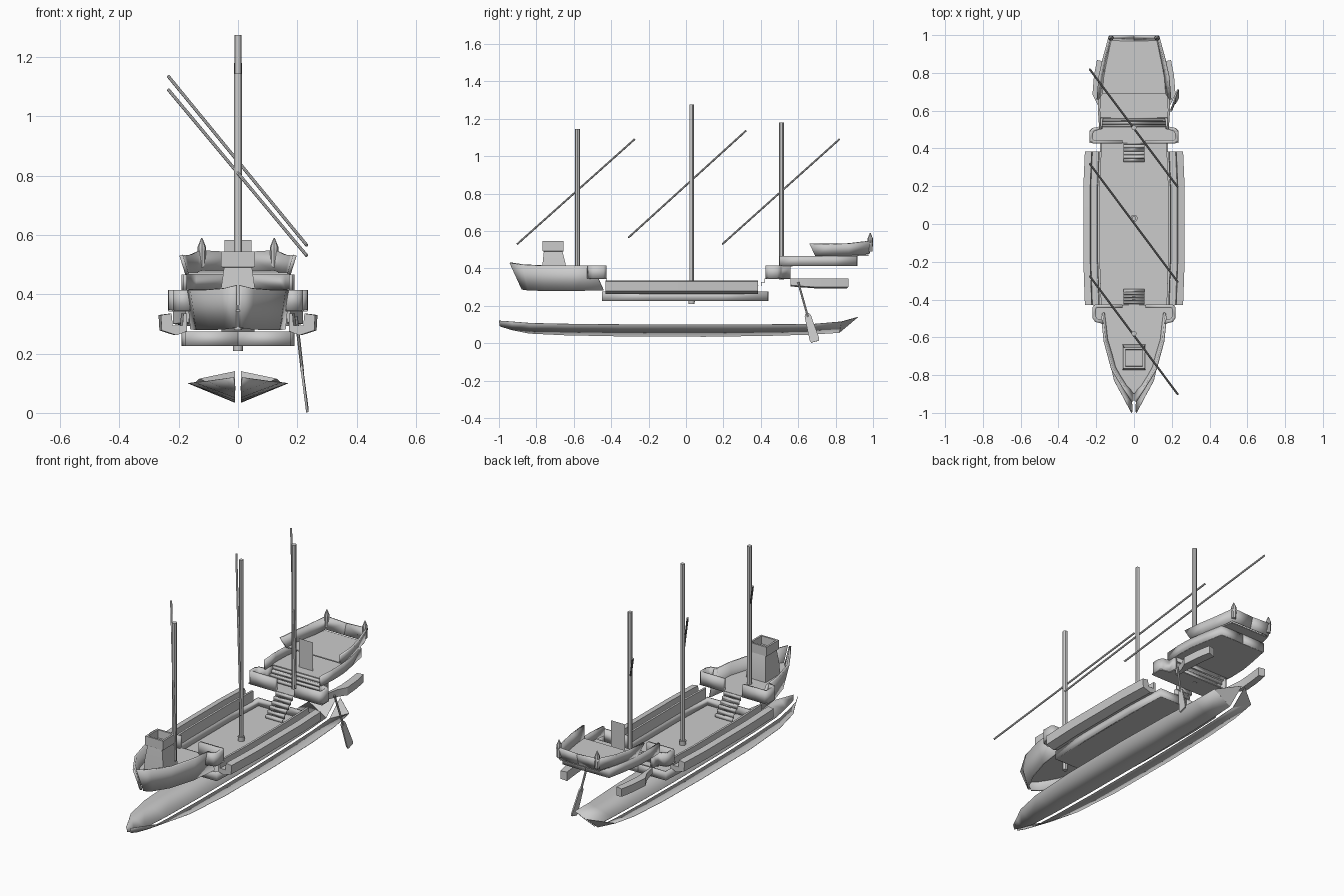
import bpy, math
from mathutils import Vector

if "Cube" in bpy.data.objects:
    bpy.data.objects.remove(bpy.data.objects["Cube"])


def mesh(name, verts, faces, mirror=False, thick=0.0, smooth=True):
    me = bpy.data.meshes.new(name)
    me.from_pydata([tuple(v) for v in verts], [], faces)
    ob = bpy.data.objects.new(name, me)
    bpy.context.collection.objects.link(ob)
    if thick:
        m = ob.modifiers.new("thickness", "SOLIDIFY")
        m.thickness, m.offset = thick, 0
    if mirror:
        m = ob.modifiers.new("mirror", "MIRROR")
        m.use_mirror_merge = False
    if smooth:
        bpy.ops.object.select_all(action='DESELECT')
        ob.select_set(True)
        bpy.context.view_layer.objects.active = ob
        bpy.ops.object.shade_smooth_by_angle(angle=math.radians(30))
    return ob


def strip(name, lo, hi, thick=0.012, mirror=True):
    n = len(lo)
    return mesh(name, lo + hi, [(i, i + 1, n + i + 1, n + i) for i in range(n - 1)],
                mirror, thick)


def rail(name, path, z0, z1, thick=0.02):
    return strip(name, [(x, y, z0) for x, y in path], [(x, y, z1) for x, y in path], thick)


def plate(name, half, z, thick=0.006):
    pts = half + [(-x, y) for x, y in reversed(half)]
    return mesh(name, [(x, y, z) for x, y in pts], [tuple(range(len(pts)))], thick=thick, smooth=False)


def prism(name, rings, mirror=False):
    n, k = len(rings[0]), len(rings)
    faces = [(r * n + i, r * n + (i + 1) % n, (r + 1) * n + (i + 1) % n, (r + 1) * n + i)
             for r in range(k - 1) for i in range(n)]
    faces += [tuple(range(n))[::-1], tuple(range((k - 1) * n, k * n))]
    return mesh(name, [v for r in rings for v in r], faces, mirror)


def rect(cx, cy, hx, hy, z):
    return [(cx - hx, cy - hy, z), (cx + hx, cy - hy, z), (cx + hx, cy + hy, z), (cx - hx, cy + hy, z)]


def box(name, x0, x1, y0, y1, z0, z1, mirror=False):
    c = ((x0 + x1) / 2, (y0 + y1) / 2, (x1 - x0) / 2, (y1 - y0) / 2)
    return prism(name, [rect(*c, z0), rect(*c, z1)], mirror)


def rod(name, stations, n=12, mirror=False):
    # stations: (point, radius) along a straight line
    q = (Vector(stations[-1][0]) - Vector(stations[0][0])).to_track_quat('Z', 'Y')
    return prism(name, [[Vector(p) + q @ Vector((r * math.cos(2 * math.pi * i / n),
                 r * math.sin(2 * math.pi * i / n), 0)) for i in range(n)]
                 for p, r in stations], mirror)


def stairs(name, hx, y0, y1, z0, z1, n):
    # sheet of treads and risers, climbing from y0 to y1
    prof = []
    for i in range(n):
        y, yn = y0 + (y1 - y0) * i / n, y0 + (y1 - y0) * (i + 1) / n
        z = z0 + (z1 - z0) * (i + 1) / n
        prof += [(y, z0 + (z1 - z0) * i / n), (y, z), (yn, z)]
    strip(name, [(-hx, y, z) for y, z in prof], [(hx, y, z) for y, z in prof], 0.003, False)


# lower hull: two separate V-shaped half shells (y, x outer, z outer, y keel, z keel)
hull = [(-1.0, .014, .12, -.995, .09), (-.93, .05, .115, -.93, .07), (-.83, .105, .107, -.84, .052),
        (-.65, .145, .103, -.65, .043), (-.35, .165, .10, -.35, .037), (.1, .168, .10, .1, .035),
        (.45, .16, .10, .45, .04), (.68, .145, .102, .66, .046), (.83, .13, .115, .82, .056)]
strip("lower_hull", [(.01, yk, zk) for y, x, z, yk, zk in hull],
      [(x, y, z) for y, x, z, yk, zk in hull], 0.002)
mesh("lower_hull_transom", [(.01, .82, .056), (.13, .83, .115), (.01, .92, .14)], [(0, 1, 2)],
     True, 0.002, False)

# main deck tray
deck = [(.175, -.445), (.185, -.2), (.185, .2), (.175, .435)]
plate("main_deck", deck, .228)
rail("deck_side", [(0, -.445)] + deck + [(0, .435)], .225, .275, .01)

# side channels along the waist
chan = [(.18, .275), (.215, .262), (.265, .278), (.268, .33), (.232, .335),
        (.228, .295), (.195, .295), (.192, .335), (.18, .335)]
prism("waist_channel", [[(x - d, y, z) for x, z in chan]
      for y, d in ((-.43, .008), (-.2, 0), (.2, 0), (.385, .008))], True)

# forecastle shell and deck
fore_lo = [(.006, -.875, .288), (.04, -.84, .283), (.09, -.75, .28), (.135, -.6, .28), (.155, -.44, .283)]
fore_hi = [(.008, -.94, .43), (.05, -.875, .42), (.115, -.77, .415), (.155, -.62, .415), (.168, -.5, .415)]
strip("forecastle_shell", fore_lo, fore_hi)
plate("forecastle_deck", [(.006, -.9), (.045, -.86), (.1, -.76), (.145, -.6), (.16, -.515),
      (.21, -.51), (.215, -.5), (.215, -.43)], .345)
rail("fore_balcony_rail", [(.06, -.435), (.2, -.435), (.21, -.445), (.21, -.495), (.2, -.51), (.16, -.52)],
     .345, .415)
stairs("fore_stairs", .055, -.345, -.44, .228, .345, 6)

# turret on the forecastle: flared box with open top
prism("bow_turret", [rect(0, -.705, .062, .067, .345), rect(0, -.705, .058, .063, .415),
      rect(0, -.71, .047, .05, .49), rect(0, -.71, .057, .056, .492), rect(0, -.71, .057, .056, .545),
      rect(0, -.71, .046, .045, .545), rect(0, -.71, .044, .043, .5)])

# quarterdeck, its balcony and steps
plate("quarterdeck", [(.235, .43), (.235, .495), (.225, .505), (.175, .515), (.175, .56)], .345)
rail("aft_balcony_rail", [(.06, .435), (.215, .435), (.226, .445), (.226, .485), (.215, .5), (.175, .51), (.175, .56)],
     .345, .415)
stairs("aft_stairs", .055, .33, .44, .228, .345, 6)
stairs("poop_steps", .175, .515, .57, .348, .412, 4)

# poop deck tray
poop = [(.178, .5), (.185, .6), (.182, .7), (.165, .8), (.145, .91)]
plate("poop_deck", [(.178, .565)] + poop[1:], .415)
rail("poop_bulwark", poop + [(0, .91)], .413, .467, .012)
mesh("poop_panel", [(-.045, .62, .413), (.045, .62, .413), (.045, .62, .583), (-.045, .62, .583)],
     [(0, 1, 2, 3)], smooth=False)

# upper stern deck with flared bulwark and transom
plate("stern_deck", [(.172, .69), (.165, .78), (.148, .87), (.125, .975)], .47)
strip("stern_bulwark",
      [(.172, .69, .468), (.165, .78, .468), (.148, .87, .47), (.125, .975, .478), (0, .975, .478)],
      [(.192, .66, .532), (.182, .78, .53), (.162, .87, .533), (.13, .993, .547), (0, .993, .54)])
rod("stern_post", [((.122, .985, .49), .013), ((.122, .985, .55), .014),
    ((.122, .985, .56), .014), ((.122, .985, .59), .002)], 8, True)

# stern side galleries below the poop
prism("stern_gallery", [[(x, y, .293 + dz), (x + w, y2, .3 + dz), (x + w, y2, .345), (x, y, .345)]
      for x, w, y, y2, dz in ((.165, .012, .56, .56, .01), (.172, .02, .64, .63, .004),
                              (.175, .045, .69, .685, 0), (.168, .044, .78, .785, 0),
                              (.158, .038, .86, .868, 0))], True)

# masts
for name, y, z0, z1, r in (("fore_mast", -.58, .28, 1.145, .0135), ("main_mast", .03, .21, 1.275, .0115),
                           ("mizzen_mast", .51, .34, 1.18, .013)):
    rod(name, [((0, y, z0), r), ((0, y, z1), r)])
rod("main_mast_collar", [((0, .03, .208), .016), ((0, .03, .255), .019)])

# slanted yards
for name, y0, z0, y1, z1 in (("fore_yard", -.902, .53, -.275, 1.09), ("main_yard", -.307, .565, .32, 1.135),
                             ("mizzen_yard", .195, .53, .82, 1.09)):
    rod(name, [((.232, y0, z0), .0055), ((-.235, y1, z1), .0055)], 8)

# steering oar: pole and flat tapered blade
rod("oar_pole", [((.196, .6, .325), .006), ((.217, .652, .14), .006)], 8)
top, end = Vector((.214, .647, .16)), Vector((.234, .69, .008))
axis, side = (end - top).normalized(), Vector((.004, 1, .28)).normalized()
out = axis.cross(side)
prism("oar_blade", [[top + axis * (end - top).length * t + side * a * w + out * b * .004
      for a, b in ((-1, -1), (1, -1), (1, 1), (-1, 1))]
      for t, w in ((0, .009), (.1, .017), (.9, .026), (1, .022))])
